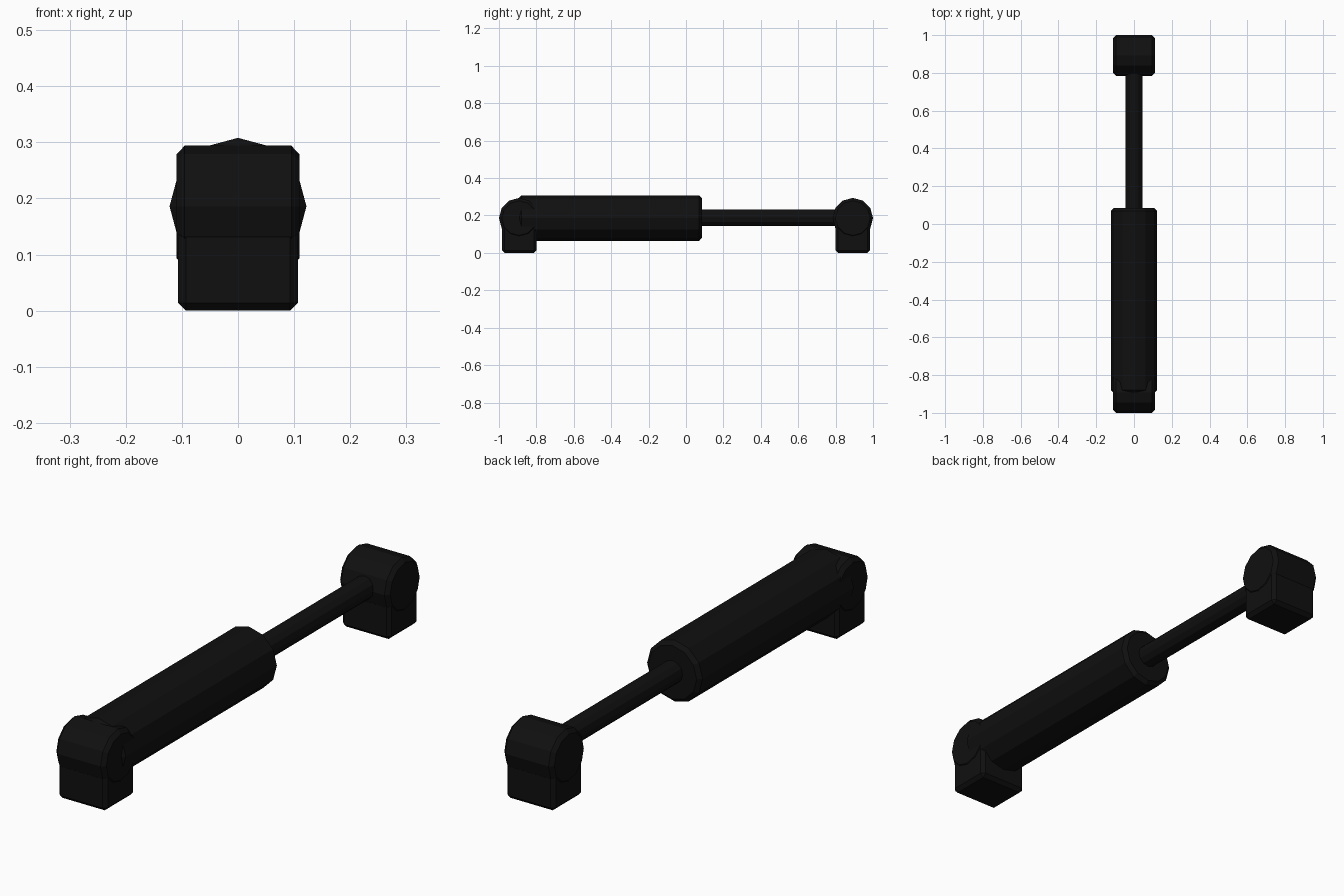
import bpy
import math

if "Cube" in bpy.data.objects:
    bpy.data.objects.remove(bpy.data.objects["Cube"], do_unlink=True)

# Single near-black finish
black = bpy.data.materials.new("black")
black.use_nodes = True
color = (0.005, 0.005, 0.005, 1)
black.diffuse_color = color
black.node_tree.nodes["Principled BSDF"].inputs["Base Color"].default_value = color

AXIS_Z = 0.186  # shared height of the barrel, rod and pivots


def finish(name, bevel):
    """Name the active part, colour it and chamfer its hard edges."""
    obj = bpy.context.object
    obj.name = name
    obj.data.materials.append(black)
    bpy.ops.object.transform_apply(location=False, rotation=True, scale=True)
    if bevel:
        mod = obj.modifiers.new("chamfer", 'BEVEL')
        mod.width = bevel
        mod.segments = 1
        mod.limit_method = 'ANGLE'
        mod.angle_limit = math.radians(45)
    return obj


def cylinder(name, radius, length, location, rotation, bevel=0.0):
    bpy.ops.mesh.primitive_cylinder_add(
        vertices=12, radius=radius, depth=length,
        location=location, rotation=rotation)
    return finish(name, bevel)


def box(name, size, location, bevel):
    bpy.ops.mesh.primitive_cube_add(size=1, location=location)
    bpy.context.object.scale = size
    return finish(name, bevel)


along_y = (math.pi / 2, 0, 0)
along_x = (0, math.pi / 2, 0)

# Barrel and sliding rod
cylinder("barrel", 0.122, 0.98, (0, -0.405, AXIS_Z), along_y, 0.015)
cylinder("rod", 0.045, 0.90, (0, 0.44, AXIS_Z + 0.002), along_y)

# Mounting block with a round pivot at each end
for side, end in ((-1, "front"), (1, "rear")):
    y = side * 0.892
    box(end + "_mount", (0.214, 0.185, 0.19), (0, y, 0.095), 0.014)
    cylinder(end + "_pivot", 0.108, 0.22, (0, y, AXIS_Z), along_x, 0.015)
